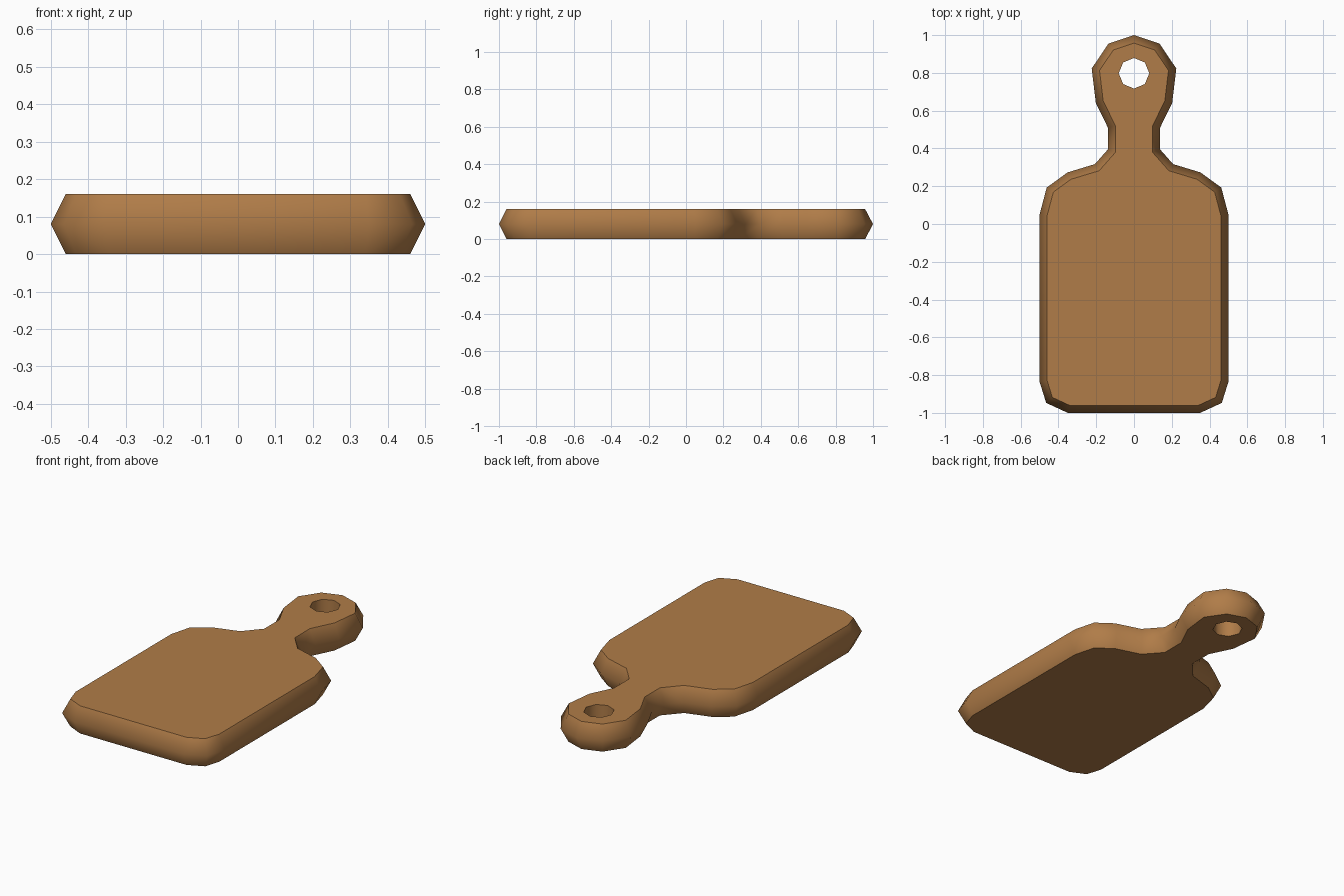
import bpy, bmesh, math
from mathutils import Vector

if "Cube" in bpy.data.objects:
    bpy.data.objects.remove(bpy.data.objects["Cube"])

# Right half of the outline at its widest, from bottom centre to top centre
HALF = [(0, -1), (.35, -1), (.465, -.947), (.5, -.835), (.5, .05), (.462, .193),
        (.352, .273), (.207, .317), (.138, .395), (.138, .51), (.202, .64),
        (.224, .823), (.135, .955), (0, 1)]
THICK, INSET = .16, .04


def inset(points, d):
    """Mitred inward offset of the half outline (mirrored at both ends)."""
    p = [Vector(q) for q in points]
    ext = [Vector((-p[1].x, p[1].y))] + p + [Vector((-p[-2].x, p[-2].y))]
    out = []
    for a, b, c in zip(ext, ext[1:], ext[2:]):
        u, v = (b - a).normalized(), (c - b).normalized()
        n1, n2 = Vector((-u.y, u.x)), Vector((-v.y, v.x))
        m = (n1 + n2) / (1 + n1.dot(n2))
        out.append(b + m * d)
    return out


def ring(bm, points, z):
    return [bm.verts.new((x, y, z)) for x, y in points]


def wall(bm, low, high):
    for i in range(len(low) - 1):
        bm.faces.new((low[i], low[i + 1], high[i + 1], high[i]))


# Half board: faceted rim, flat faces and half of the hanging hole
bm = bmesh.new()
inner = inset(HALF, INSET)
hole = [(.081 * math.sin(math.pi * i / 4), .798 + .081 * math.cos(math.pi * i / 4))
        for i in range(5)]
hole[0], hole[-1] = (0, hole[0][1]), (0, hole[-1][1])
bottom, mid, top = ring(bm, inner, 0), ring(bm, HALF, THICK / 2), ring(bm, inner, THICK)
hole_low, hole_top = ring(bm, hole, 0), ring(bm, hole, THICK)
wall(bm, bottom, mid)
wall(bm, mid, top)
wall(bm, hole_low, hole_top)
bm.faces.new(top + hole_top)
bm.faces.new(list(reversed(bottom + hole_low)))

mesh = bpy.data.meshes.new("cutting_board")
bm.to_mesh(mesh)
bm.free()
board = bpy.data.objects.new("cutting_board", mesh)
bpy.context.collection.objects.link(board)

# Wood colour
wood = bpy.data.materials.new("brown wood")
wood.diffuse_color = (.434, .202, .065, 1)
wood.use_nodes = True
wood.node_tree.nodes["Principled BSDF"].inputs["Base Color"].default_value = wood.diffuse_color
mesh.materials.append(wood)

# Smooth rim with crisp border to the flat faces
bpy.context.view_layer.objects.active = board
board.select_set(True)
bpy.ops.object.shade_smooth_by_angle(angle=math.radians(58))

# Mirror to the left side
mirror = board.modifiers.new("mirror", 'MIRROR')
mirror.use_axis = (True, False, False)
mirror.use_clip = True
